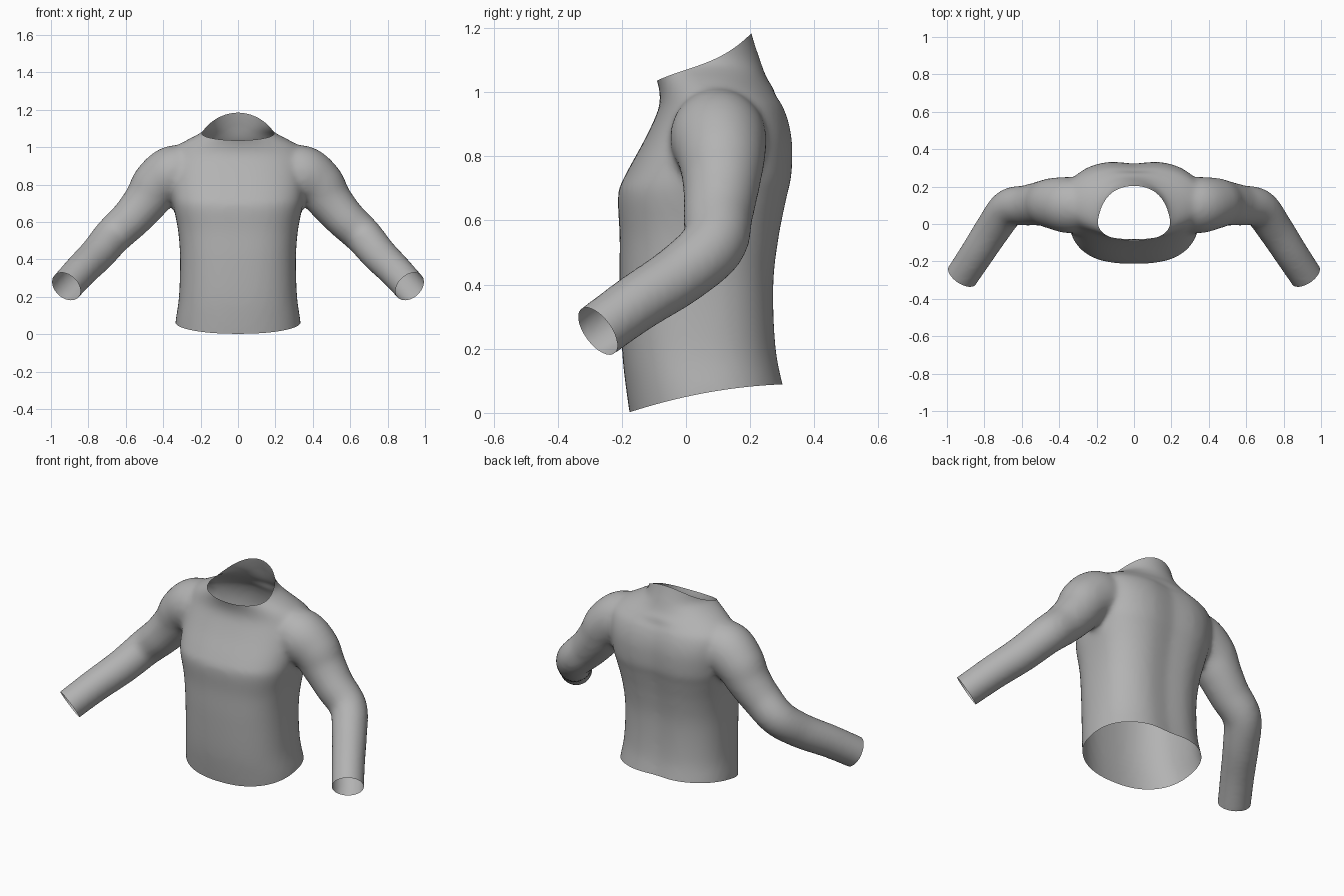
import bpy, bmesh, math
from mathutils import Vector

if "Cube" in bpy.data.objects:
    bpy.data.objects.remove(bpy.data.objects["Cube"])

SIDES = 48
STEPS = 6


def spline(rows):
    """Smoothly interpolate rows of section parameters."""
    out = []
    for i in range(len(rows) - 1):
        p = [rows[max(i - 1, 0)], rows[i], rows[i + 1], rows[min(i + 2, len(rows) - 1)]]
        for s in range(STEPS):
            t = s / STEPS
            out.append([b + 0.5 * t * (c - a + t * (2 * a - 5 * b + 4 * c - d + t * (3 * (b - c) + d - a)))
                        for a, b, c, d in zip(*p)])
    return out + [list(rows[-1])]


def loft(bm, rings):
    """Closed, capped skin over a list of rings."""
    loops = [[bm.verts.new(p) for p in ring] for ring in rings]
    for a, b in zip(loops, loops[1:]):
        for i in range(SIDES):
            j = (i + 1) % SIDES
            bm.faces.new((a[i], a[j], b[j], b[i]))
    bm.faces.new(loops[0][::-1])
    bm.faces.new(loops[-1])


def torso_ring(z, width, front, back, power):
    ring = []
    mid, depth = (front + back) / 2, (back - front) / 2
    for k in range(SIDES):
        a = 2 * math.pi * k / SIDES
        c, s = math.cos(a), math.sin(a)
        x = width * math.copysign(abs(c) ** (2 / power), c)
        y = mid + depth * math.copysign(abs(s) ** (2 / power), s)
        # hollow along the spine
        if s > 0 and z < 1.0:
            y -= 0.018 * math.exp(-(x / 0.09) ** 2)
        ring.append(Vector((x, y, z)))
    return ring


def sleeve_rings(rows, side):
    rows = spline(rows)
    centres = [Vector(r[:3]) for r in rows]
    rings = []
    for i, c in enumerate(centres):
        t = (centres[min(i + 1, len(rows) - 1)] - centres[max(i - 1, 0)]).normalized()
        u = t.cross(Vector((0, 0, 1))).normalized()
        v = t.cross(u)
        ring = []
        for k in range(SIDES):
            a = 2 * math.pi * k / SIDES
            p = c + rows[i][3] * (u * math.cos(a) + v * math.sin(a))
            ring.append(Vector((p.x * side, p.y, p.z)))
        rings.append(ring)
    return rings


# Torso sections: height, half width, front, back, squareness
TORSO = [
    (-0.10, 0.345, -0.16, 0.35, 2.3),
    (0.06, 0.335, -0.185, 0.32, 2.3),
    (0.20, 0.316, -0.20, 0.292, 2.4),
    (0.40, 0.310, -0.207, 0.284, 2.5),
    (0.55, 0.320, -0.207, 0.300, 2.6),
    (0.68, 0.345, -0.212, 0.325, 2.7),
    (0.74, 0.355, -0.190, 0.338, 2.7),
    (0.86, 0.365, -0.125, 0.338, 2.6),
    (0.95, 0.370, -0.085, 0.315, 2.3),
    (1.00, 0.335, -0.082, 0.282, 2.1),
    (1.04, 0.270, -0.092, 0.254, 2.0),
    (1.07, 0.212, -0.102, 0.242, 2.0),
    (1.10, 0.176, -0.112, 0.232, 2.0),
    (1.18, 0.168, -0.120, 0.206, 2.0),
    (1.30, 0.168, -0.120, 0.180, 2.0),
]
# Sleeve sections: centre and radius, running past the cuff
SLEEVE = [
    (0.22, 0.09, 0.88, 0.125),
    (0.34, 0.10, 0.86, 0.150),
    (0.43, 0.11, 0.80, 0.138),
    (0.49, 0.11, 0.715, 0.121),
    (0.57, 0.10, 0.62, 0.109),
    (0.67, 0.085, 0.525, 0.102),
    (0.75, -0.02, 0.43, 0.096),
    (0.835, -0.15, 0.345, 0.091),
    (0.918, -0.275, 0.255, 0.088),
    (0.966, -0.346, 0.203, 0.088),
]

bm = bmesh.new()
loft(bm, [torso_ring(*row) for row in spline(TORSO)])
for side in (1, -1):
    loft(bm, sleeve_rings(SLEEVE, side))
bmesh.ops.recalc_face_normals(bm, faces=bm.faces)
mesh = bpy.data.meshes.new("shirt")
bm.to_mesh(mesh)
bm.free()
shirt = bpy.data.objects.new("shirt", mesh)
bpy.context.collection.objects.link(shirt)

# Fuse torso and sleeves into one skin and soften the joins
remesh = shirt.modifiers.new("fuse", 'REMESH')
remesh.mode = 'VOXEL'
remesh.voxel_size = 0.015
soften = shirt.modifiers.new("soften", 'SMOOTH')
soften.factor = 0.5
soften.iterations = 10
deps = bpy.context.evaluated_depsgraph_get()
fused = bpy.data.meshes.new_from_object(shirt.evaluated_get(deps))
shirt.modifiers.clear()
shirt.data = fused
bpy.data.meshes.remove(mesh)

bm = bmesh.new()
bm.from_mesh(fused)


def trim(faces, point, normal):
    """Cut away everything on the normal side of a plane."""
    verts = {v for f in faces for v in f.verts}
    edges = {e for f in faces for e in f.edges}
    bmesh.ops.bisect_plane(bm, geom=list(verts) + list(edges) + list(faces), dist=1e-5,
                           plane_co=point, plane_no=normal, clear_outer=True)


def trim_curved(height, direction):
    """Cut along a height that varies from front to back."""
    for v in bm.verts:
        v.co.z -= height(v.co.y)
    trim(list(bm.faces), (0, 0, 0), (0, 0, direction))
    for v in bm.verts:
        v.co.z += height(v.co.y)


# Cuffs
cuff, beyond = Vector(SLEEVE[-2][:3]), Vector(SLEEVE[-1][:3])
for side in (1, -1):
    flip = Vector((side, 1, 1))
    faces = [f for f in bm.faces if f.calc_center_median().x * side > 0.6]
    trim(faces, cuff * flip, (beyond - cuff) * flip)
# Hem and collar
trim_curved(lambda y: 0.05 + 0.22 * y - 0.3 * y * y, -1)
trim_curved(lambda y: 1.07 + 0.33 * y + 5.5 * y ** 3, 1)
bm.to_mesh(fused)
bm.free()

# Cloth
cloth = bpy.data.materials.new("grey cloth")
cloth.use_nodes = True
grey = (0.45, 0.45, 0.45, 1)
cloth.diffuse_color = grey
cloth.node_tree.nodes["Principled BSDF"].inputs["Base Color"].default_value = grey
fused.materials.clear()
fused.materials.append(cloth)
for p in fused.polygons:
    p.use_smooth = True
    p.material_index = 0
